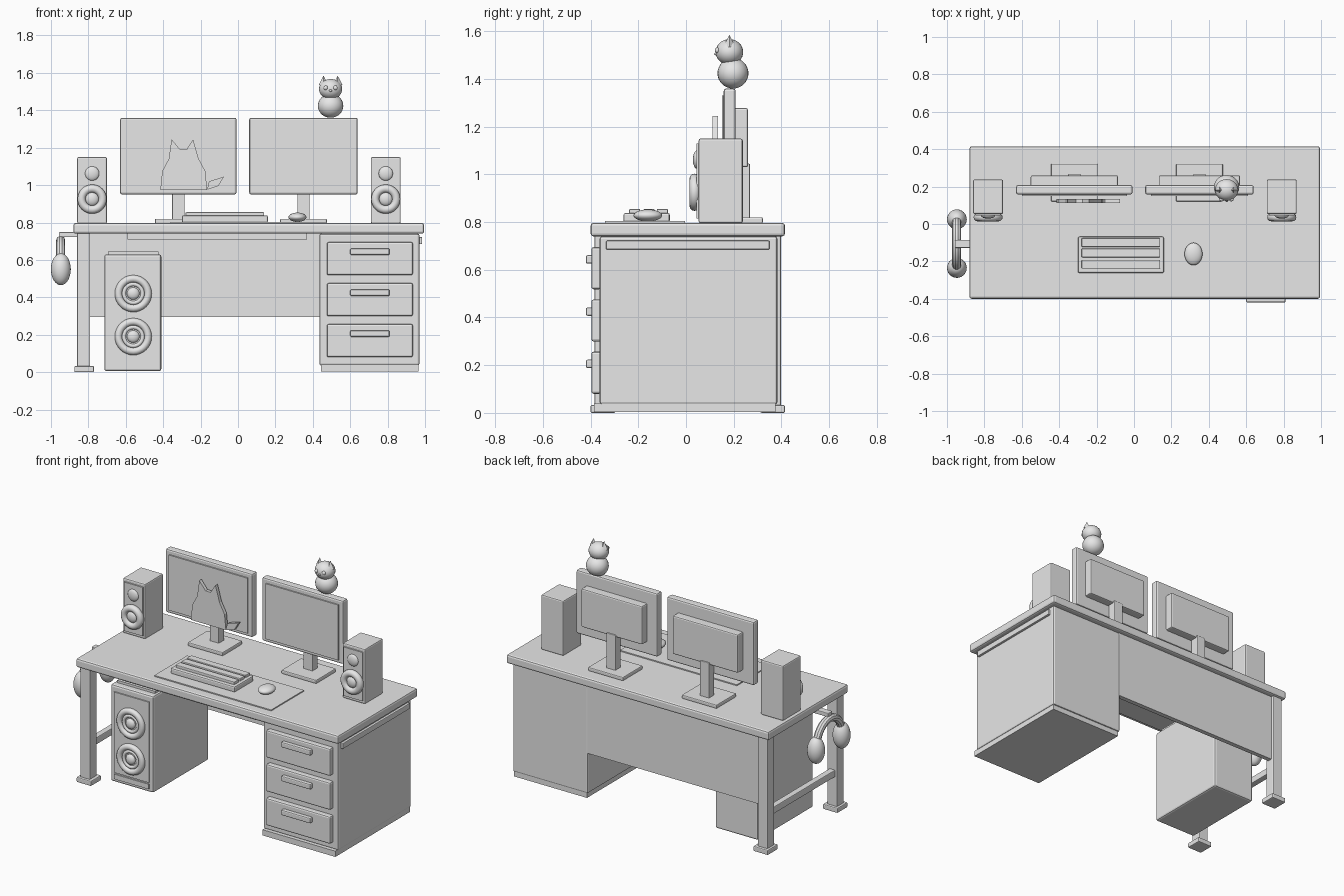
import bpy, bmesh, math
from mathutils import Vector

if "Cube" in bpy.data.objects:
    bpy.data.objects.remove(bpy.data.objects["Cube"])

grey = bpy.data.materials.new("light_grey")
grey.diffuse_color = (0.8, 0.8, 0.8, 1)
grey.use_nodes = True
grey.node_tree.nodes["Principled BSDF"].inputs["Base Color"].default_value = grey.diffuse_color


def finish(ob, name, smooth=True):
    ob.name = name
    ob.data.materials.clear()
    ob.data.materials.append(grey)
    if smooth:
        bpy.ops.object.select_all(action='DESELECT')
        ob.select_set(True)
        bpy.context.view_layer.objects.active = ob
        bpy.ops.object.shade_smooth_by_angle(angle=math.radians(35))
    return ob


def box(name, x, y, z, bevel=0.0):
    """Box from (min, max) ranges, with optional rounded edges."""
    bm = bmesh.new()
    bmesh.ops.create_cube(bm, size=1)
    for v in bm.verts:
        v.co = [(r[0] + r[1]) / 2 + c * (r[1] - r[0]) for c, r in zip(v.co, (x, y, z))]
    if bevel:
        bmesh.ops.bevel(bm, geom=bm.edges[:], offset=bevel, segments=2,
                        profile=0.5, affect='EDGES')
    me = bpy.data.meshes.new(name)
    bm.to_mesh(me)
    bm.free()
    ob = bpy.data.objects.new(name, me)
    bpy.context.collection.objects.link(ob)
    return finish(ob, name, False)


def ball(name, loc, size):
    bpy.ops.mesh.primitive_uv_sphere_add(segments=24, ring_count=16, radius=1, location=loc)
    ob = bpy.context.object
    ob.scale = size
    return finish(ob, name)


def ring(name, loc, major, minor):
    bpy.ops.mesh.primitive_torus_add(location=loc, rotation=(math.pi / 2, 0, 0), major_radius=major,
                                     minor_radius=minor, major_segments=32, minor_segments=12)
    return finish(bpy.context.object, name)


def disc(name, loc, radius, depth):
    bpy.ops.mesh.primitive_cylinder_add(vertices=32, radius=radius, depth=depth,
                                        location=loc, rotation=(math.pi / 2, 0, 0))
    return finish(bpy.context.object, name)


def plate(name, points, y0, y1):
    """Flat outline in x and z, extruded along y."""
    bm = bmesh.new()
    face = bm.faces.new([bm.verts.new((x, y0, z)) for x, z in points])
    new = bmesh.ops.extrude_face_region(bm, geom=[face])["geom"]
    for v in new:
        if isinstance(v, bmesh.types.BMVert):
            v.co.y = y1
    bmesh.ops.recalc_face_normals(bm, faces=bm.faces[:])
    me = bpy.data.meshes.new(name)
    bm.to_mesh(me)
    bm.free()
    ob = bpy.data.objects.new(name, me)
    bpy.context.collection.objects.link(ob)
    return finish(ob, name, False)


# Desk top, back panel and under-desk tray
box("desk_top", (-0.88, 0.995), (-0.40, 0.415), (0.74, 0.797), 0.012)
box("back_panel", (-0.80, 0.44), (0.35, 0.38), (0.295, 0.74))
box("under_tray", (-0.59, 0.37), (-0.34, -0.10), (0.71, 0.74))

# Left legs, feet and stretcher
for side, y in (("front", -0.348), ("back", 0.363)):
    box(side + "_leg", (-0.86, -0.79), (y - 0.035, y + 0.035), (0.02, 0.745), 0.005)
    box(side + "_foot", (-0.875, -0.77), (y - 0.052, y + 0.052), (0, 0.033), 0.006)
box("leg_stretcher", (-0.845, -0.805), (-0.33, 0.34), (0.22, 0.265), 0.005)

# Drawer cabinet
box("cabinet", (0.435, 0.97), (-0.362, 0.383), (0.035, 0.74), 0.01)
box("cabinet_plinth", (0.445, 0.965), (-0.385, 0.375), (0.003, 0.04))
box("cabinet_side_rail", (0.965, 0.985), (-0.335, 0.35), (0.685, 0.722), 0.004)
for i in range(3):
    z = 0.08 + 0.219 * i
    box("drawer", (0.475, 0.935), (-0.397, -0.355), (z, z + 0.177), 0.01)
    box("drawer_handle", (0.60, 0.81), (-0.42, -0.39), (z + 0.108, z + 0.143), 0.007)

# Computer case with two front fans
box("computer_case", (-0.715, -0.41), (-0.28, 0.29), (0.005, 0.63), 0.012)
box("case_top_vent", (-0.695, -0.425), (-0.24, 0.25), (0.625, 0.645))
box("case_front_panel", (-0.685, -0.435), (-0.288, -0.27), (0.07, 0.59))
box("case_front_strip", (-0.685, -0.437), (-0.288, -0.27), (0.028, 0.06))
for z in (0.42, 0.19):
    disc("fan_disc", (-0.56, -0.287, z), 0.08, 0.014)
    ring("fan_ring", (-0.56, -0.292, z), 0.079, 0.02)
    ring("fan_inner_ring", (-0.56, -0.292, z), 0.05, 0.011)
    ball("fan_hub", (-0.56, -0.295, z), (0.033, 0.02, 0.033))

# Speakers
for x in (-0.78, 0.79):
    box("speaker_box", (x - 0.08, x + 0.08), (0.053, 0.238), (0.795, 1.15), 0.008)
    box("speaker_front", (x - 0.067, x + 0.067), (0.045, 0.06), (0.815, 1.13))
    ball("tweeter", (x, 0.045, 1.062), (0.038, 0.016, 0.038))
    ring("woofer_ring", (x, 0.036, 0.925), 0.056, 0.022)
    disc("woofer_disc", (x, 0.042, 0.925), 0.055, 0.014)
    ball("woofer_dome", (x, 0.036, 0.925), (0.036, 0.02, 0.036))

# Monitors with stands
for x, w in ((-0.319, 0.311), (0.35, 0.29)):
    box("monitor_frame", (x - w, x + w), (0.158, 0.208), (0.95, 1.36), 0.01)
    box("monitor_screen", (x - w + 0.03, x + w - 0.03), (0.15, 0.17), (0.973, 1.33))
    box("monitor_back", (x - w * 0.75, x + w * 0.75), (0.2, 0.26), (1.03, 1.278), 0.008)
    box("monitor_pole", (x - 0.033, x + 0.033), (0.212, 0.268), (0.80, 1.045), 0.004)
    box("monitor_base", (x - 0.125, x + 0.125), (0.12, 0.322), (0.795, 0.82), 0.006)

# Cat silhouette on the left screen
plate("screen_cat", [(-.415, .975), (-.405, 1.075), (-.37, 1.14), (-.355, 1.245), (-.31, 1.19),
                     (-.275, 1.19), (-.24, 1.245), (-.21, 1.14), (-.175, 1.075), (-.165, .975)],
      0.112, 0.134)
plate("screen_cat_tail", [(-.165, .975), (-.155, 1.02), (-.075, 1.045), (-.105, .995), (-.15, .98)],
      0.112, 0.134)

# Cat figurine on the right monitor
ball("cat_body", (0.495, 0.197, 1.424), (0.068, 0.065, 0.064))
ball("cat_head", (0.495, 0.182, 1.513), (0.062, 0.058, 0.054))
for s in (-1, 1):
    ball("cat_eye", (0.495 + s * 0.026, 0.131, 1.52), (0.012, 0.01, 0.012))
    bpy.ops.mesh.primitive_cone_add(vertices=4, radius1=0.026, depth=0.05,
                                    location=(0.495 + s * 0.038, 0.182, 1.56))
    finish(bpy.context.object, "cat_ear", False)
ball("cat_nose", (0.495, 0.126, 1.505), (0.008, 0.008, 0.006))

# Desk mat, keyboard and mouse
box("desk_mat", (-0.36, 0.475), (-0.34, -0.005), (0.793, 0.804))
box("keyboard", (-0.30, 0.16), (-0.262, -0.068), (0.80, 0.838), 0.008)
for y in (-0.215, -0.155, -0.099):
    box("key_row", (-0.28, 0.14), (y - 0.023, y + 0.023), (0.83, 0.855), 0.004)
ball("mouse", (0.318, -0.16, 0.828), (0.048, 0.06, 0.025))

# Headphones on a side hook
box("headphone_hook", (-0.957, -0.85), (-0.128, -0.085), (0.722, 0.748), 0.004)
curve = bpy.data.curves.new("headband", 'CURVE')
curve.dimensions = '3D'
curve.bevel_depth = 0.024
curve.bevel_resolution = 3
curve.use_fill_caps = True
spline = curve.splines.new('POLY')
spline.points.add(16)
for i, p in enumerate(spline.points):
    a = math.pi * i / 16
    p.co = (-0.948, -0.105 + 0.125 * math.cos(a), 0.58 + 0.125 * math.sin(a), 1)
band = bpy.data.objects.new("headband", curve)
bpy.context.collection.objects.link(band)
bpy.ops.object.select_all(action='DESELECT')
band.select_set(True)
bpy.context.view_layer.objects.active = band
bpy.ops.object.convert(target='MESH')
finish(bpy.context.object, "headband")
for s in (-1, 1):
    ball("ear_cup", (-0.947, -0.105 + s * 0.13, 0.55), (0.053, 0.053, 0.085))
